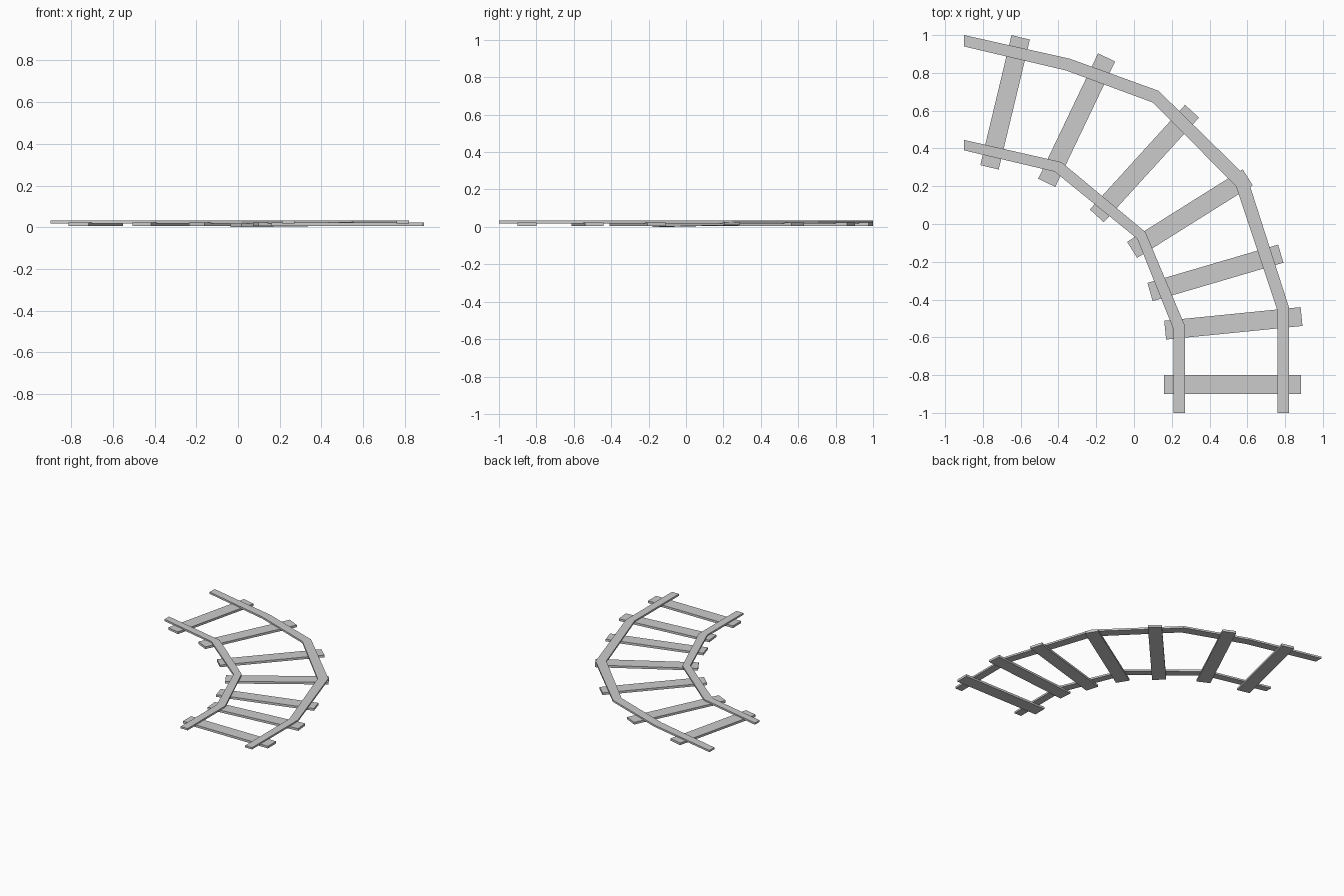
import bpy
from mathutils import Vector

if "Cube" in bpy.data.objects:
    bpy.data.objects.remove(bpy.data.objects["Cube"])


def mesh_object(name, verts, faces):
    mesh = bpy.data.meshes.new(name)
    mesh.from_pydata(verts, [], faces)
    obj = bpy.data.objects.new(name, mesh)
    bpy.context.collection.objects.link(obj)
    return obj


def rail(name, outer, inner, z0, z1):
    # Closed bar swept between two matching edge lines
    n = len(outer)
    verts = []
    for o, i in zip(outer, inner):
        verts += [(*o, z0), (*o, z1), (*i, z1), (*i, z0)]
    faces = [(3, 2, 1, 0), tuple(4 * (n - 1) + k for k in range(4))]
    for s in range(n - 1):
        a = 4 * s
        for k in range(4):
            j = (k + 1) % 4
            faces.append((a + k, a + j, a + 4 + j, a + 4 + k))
    return mesh_object(name, verts, faces)


def sleeper(name, a, b, za, zb, width=0.1, thick=0.017):
    # Flat plank from a to b, with its underside at za and zb
    a, b = Vector(a), Vector(b)
    d = (b - a).normalized()
    side = Vector((-d.y, d.x)) * width / 2
    verts = []
    for p, z in ((a, za), (b, zb)):
        for q, h in ((p - side, z), (p + side, z), (p + side, z + thick), (p - side, z + thick)):
            verts.append((q.x, q.y, h))
    faces = [(3, 2, 1, 0), (4, 5, 6, 7)]
    for k in range(4):
        j = (k + 1) % 4
        faces.append((k, j, 4 + j, 4 + k))
    return mesh_object(name, verts, faces)


# Angular curved rails
rails = [
    rail("outer_rail",
         [(-.9, 1), (-.34, .875), (.13, .705), (.60, .245), (.82, -.44), (.82, -1)],
         [(-.9, .94), (-.36, .813), (.10, .643), (.54, .20), (.76, -.46), (.76, -1)],
         0.019, 0.033),
    rail("inner_rail",
         [(-.9, .445), (-.385, .328), (.06, -.042), (.27, -.54), (.27, -1)],
         [(-.9, .39), (-.42, .277), (.017, -.078), (.21, -.56), (.21, -1)],
         0.019, 0.033),
]

# Cross sleepers fanned around the bend
ends = [
    ((.16, -.85), (.885, -.85)),
    ((.165, -.562), (.887, -.49)),
    ((.085, -.36), (.777, -.157)),
    ((-.01, -.137), (.602, .247)),
    ((-.197, .043), (.307, .597)),
    ((-.462, .218), (-.145, .882)),
    ((-.765, .30), (-.60, .988)),
]
sleepers = [sleeper(f"sleeper_{i + 1}", a, b, 0.0 if i == 3 else 0.006,
                    0.009 if i == 3 else 0.006)
            for i, (a, b) in enumerate(ends)]

# Consistent outward normals
import bmesh
for obj in rails + sleepers:
    bm = bmesh.new()
    bm.from_mesh(obj.data)
    bmesh.ops.recalc_face_normals(bm, faces=bm.faces)
    bm.to_mesh(obj.data)
    bm.free()
